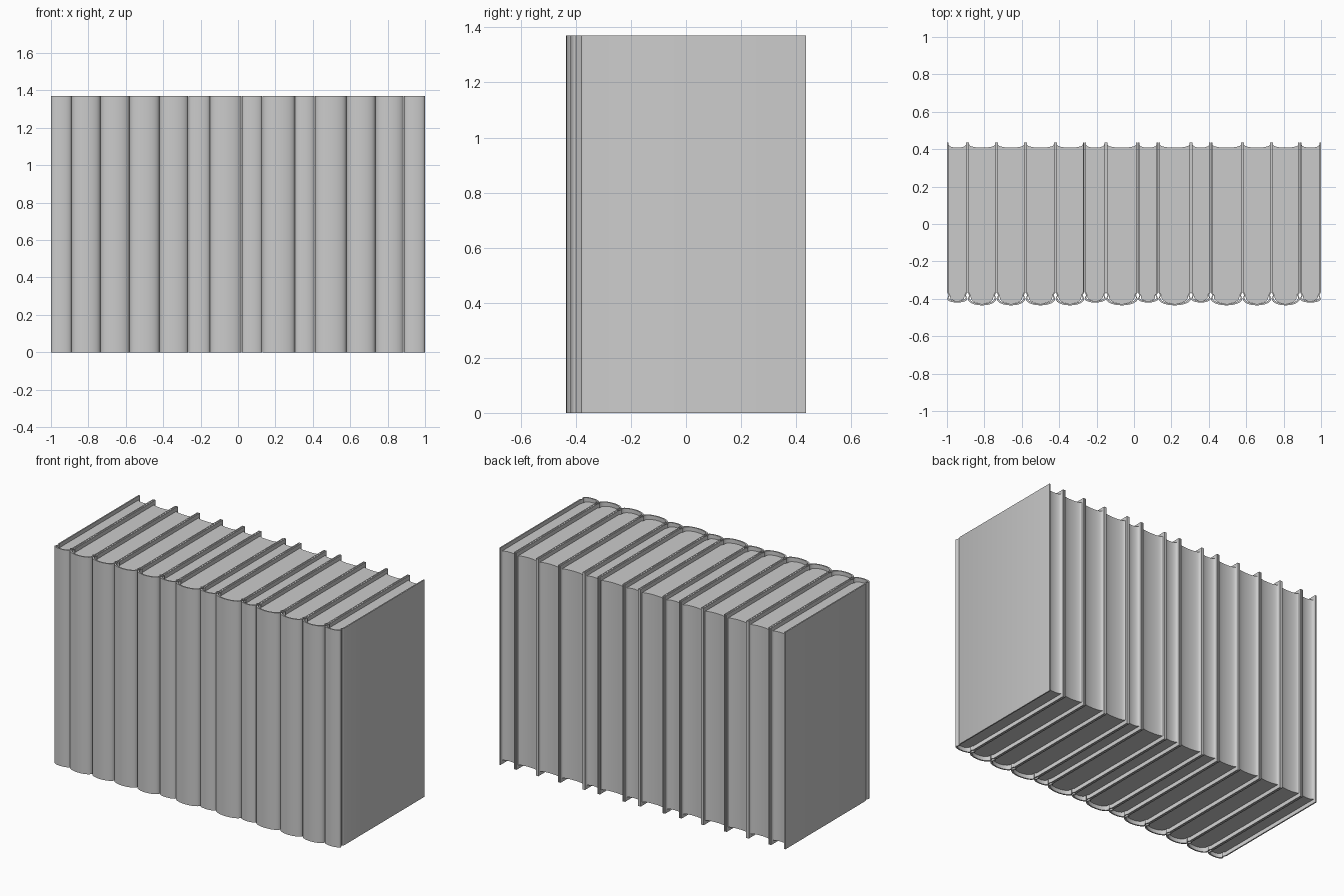
import bpy, bmesh, math

cube = bpy.data.objects.get("Cube")
if cube:
    bpy.data.objects.remove(cube, do_unlink=True)

grey = bpy.data.materials.new("plain grey")
grey.use_nodes = True
grey.diffuse_color = (0.6, 0.6, 0.6, 1)
grey.node_tree.nodes["Principled BSDF"].inputs["Base Color"].default_value = grey.diffuse_color

HEIGHT, BACK, HINGE, BOARD, INSET = 1.37, 0.436, -0.38, 0.008, 0.025
EDGES = [-1, -0.89, -0.735, -0.58, -0.42, -0.265, -0.15, 0.02,
         0.13, 0.305, 0.41, 0.58, 0.735, 0.887, 1]


def arc(half, y, depth, steps=12):
    """Curve across the width from left to right, bulging by depth in y."""
    return [(-half * math.cos(math.pi * i / steps),
             y + depth * math.sin(math.pi * i / steps)) for i in range(steps + 1)]


def prism(name, outline, x, z0, z1):
    """Extrude a closed outline upward."""
    bm = bmesh.new()
    base = bm.faces.new([bm.verts.new((px, py, z0)) for px, py in outline])
    top = bmesh.ops.extrude_face_region(bm, geom=[base])["geom"]
    bmesh.ops.translate(bm, vec=(0, 0, z1 - z0),
                        verts=[g for g in top if isinstance(g, bmesh.types.BMVert)])
    bmesh.ops.recalc_face_normals(bm, faces=bm.faces)
    mesh = bpy.data.meshes.new(name)
    bm.to_mesh(mesh)
    bm.free()
    mesh.materials.append(grey)
    obj = bpy.data.objects.new(name, mesh)
    obj.location.x = x
    bpy.context.collection.objects.link(obj)
    bpy.ops.object.select_all(action='DESELECT')
    obj.select_set(True)
    bpy.context.view_layer.objects.active = obj
    bpy.ops.object.shade_smooth_by_angle(angle=math.radians(35))


def cover_path(half, bulge, t):
    """Board, hinge groove, rounded spine, groove, board; offset inward by t."""
    left = [(-half + t, BACK), (-half + t, HINGE + 0.014),
            (-half + 0.008 + t, HINGE)]
    right = [(-px, py) for px, py in reversed(left)]
    return left + arc(half - t, HINGE - 0.02 + t, -bulge) + right


for n, (a, b) in enumerate(zip(EDGES, EDGES[1:]), 1):
    half, x = (b - a) / 2 - 0.001, (a + b) / 2
    bulge = 0.02 if b - a < 0.13 else 0.035

    # Hard cover with rounded spine
    outline = cover_path(half, bulge, 0) + cover_path(half, bulge, BOARD)[::-1]
    prism(f"book_cover_{n}", outline, x, 0, HEIGHT)

    # Page block with hollow fore edge and rounded back
    inner = half - BOARD
    pages = arc(inner, BACK - 0.012, -0.016)
    pages += [(inner, HINGE + 0.014), (inner - 0.008, HINGE)]
    pages += arc(inner - 0.008, HINGE - 0.012, -bulge)[::-1]
    pages += [(-inner + 0.008, HINGE), (-inner, HINGE + 0.014)]
    prism(f"book_pages_{n}", pages, x, INSET, HEIGHT - INSET)
